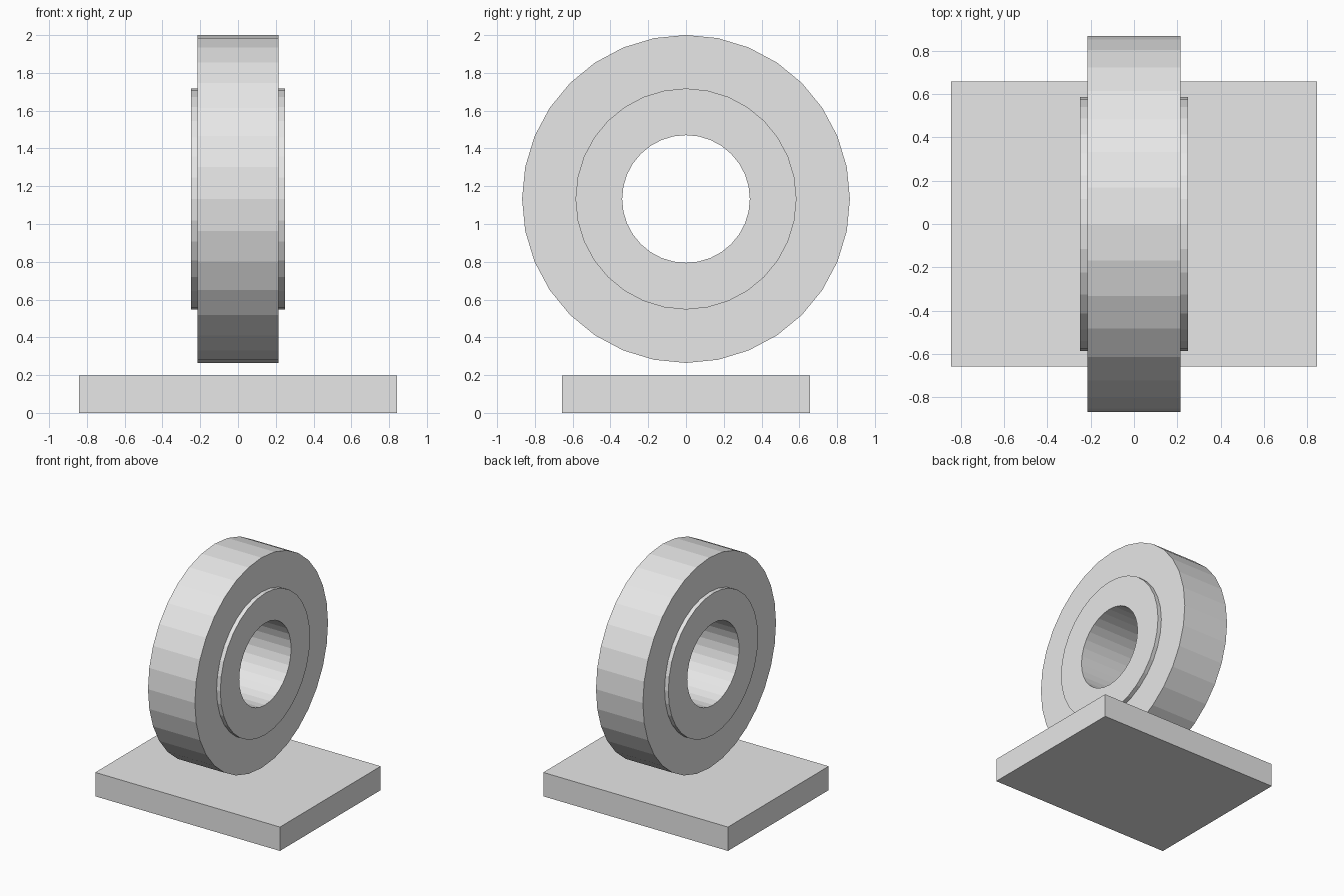
import bpy
import bmesh
import math

SIDES = 32
AXLE_Z = 1.1325

cube = bpy.data.objects.get("Cube")
if cube:
    bpy.data.objects.remove(cube, do_unlink=True)

grey = bpy.data.materials.new("light_grey")
grey.use_nodes = True
colour = (0.8, 0.8, 0.8, 1)
grey.diffuse_color = colour
grey.node_tree.nodes["Principled BSDF"].inputs["Base Color"].default_value = colour


def add_object(name, bm):
    bmesh.ops.recalc_face_normals(bm, faces=bm.faces)
    mesh = bpy.data.meshes.new(name)
    bm.to_mesh(mesh)
    bm.free()
    mesh.materials.append(grey)
    obj = bpy.data.objects.new(name, mesh)
    bpy.context.collection.objects.link(obj)
    return obj


def lathe(name, profile):
    """Revolve a closed (x, radius) profile around the x axis."""
    bm = bmesh.new()
    rings = []
    for i in range(SIDES):
        a = math.tau * i / SIDES
        rings.append([bm.verts.new((x, r * math.sin(a), r * math.cos(a)))
                      for x, r in profile])
    n = len(profile)
    for i in range(SIDES):
        here, there = rings[i], rings[(i + 1) % SIDES]
        for j in range(n):
            k = (j + 1) % n
            bm.faces.new((here[j], here[k], there[k], there[j]))
    obj = add_object(name, bm)
    obj.location.z = AXLE_Z
    return obj


# Wheel: wide rim, raised hub on both sides, open bore
half = [(0.248, 0.338), (0.248, 0.585), (0.214, 0.585), (0.214, 0.868)]
lathe("wheel", half + [(-x, r) for x, r in reversed(half)])

# Base slab under the wheel
bm = bmesh.new()
bmesh.ops.create_cube(bm, size=1)
bmesh.ops.scale(bm, vec=(1.686, 1.314, 0.197), verts=bm.verts)
slab = add_object("base_slab", bm)
slab.location.z = 0.197 / 2
